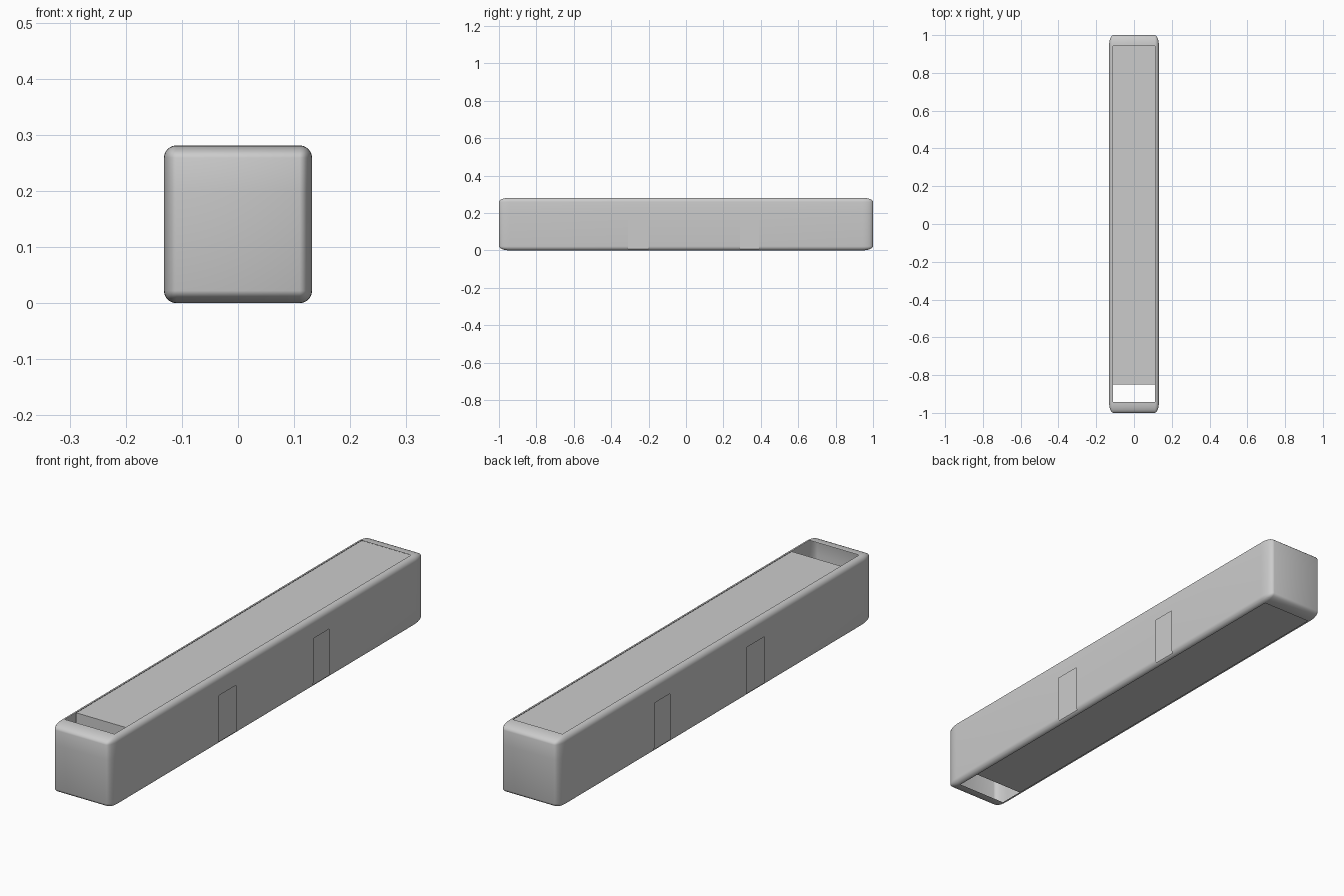
import bpy, bmesh
from mathutils import Matrix, Vector

if "Cube" in bpy.data.objects:
    bpy.data.objects.remove(bpy.data.objects["Cube"])

W, L, H = 0.264, 2.0, 0.281
R = 0.022          # rounding in x and z
STRETCH = 2.6      # rounding is longer along y
SLOTS = [(-0.31, -0.20), (0.29, 0.39)]
SLOT_Z = (0.008, 0.20)


def finish(bm, name):
    mesh = bpy.data.meshes.new(name)
    bm.to_mesh(mesh)
    bm.free()
    obj = bpy.data.objects.new(name, mesh)
    bpy.context.collection.objects.link(obj)
    return obj


def box(x, y, z):
    bm = bmesh.new()
    size = Matrix.Diagonal((x[1] - x[0], y[1] - y[0], z[1] - z[0], 1))
    mid = Matrix.Translation((sum(x) / 2, sum(y) / 2, sum(z) / 2))
    bmesh.ops.create_cube(bm, size=1, matrix=mid @ size)
    return bm


# Rounded outer shell, open at the flat top and bottom
bm = box((-W / 2, W / 2), (-L / 2 / STRETCH, L / 2 / STRETCH), (0, H))
bmesh.ops.bevel(bm, geom=bm.edges[:], offset=R, segments=6, profile=0.5, affect='EDGES')
bmesh.ops.scale(bm, vec=(1, STRETCH, 1), verts=bm.verts)
bm.normal_update()
caps = [f for f in bm.faces if abs(f.normal.z) > 0.999 and f.calc_area() > 0.1]
bmesh.ops.delete(bm, geom=caps, context='FACES')

# Two slots through each long side wall
cuts = [((0, y, 0), (0, 1, 0)) for s in SLOTS for y in s]
cuts += [((0, 0, z), (0, 0, 1)) for z in SLOT_Z]
for co, no in cuts:
    bmesh.ops.bisect_plane(bm, geom=bm.verts[:] + bm.edges[:] + bm.faces[:],
                           plane_co=Vector(co), plane_no=Vector(no))


def in_slot(f):
    c = f.calc_center_median()
    return (abs(c.x) > 0.11 and SLOT_Z[0] < c.z < SLOT_Z[1]
            and any(a < c.y < b for a, b in SLOTS))


bmesh.ops.delete(bm, geom=[f for f in bm.faces if in_slot(f)], context='FACES')
shell = finish(bm, "outer_shell")
bpy.context.view_layer.objects.active = shell
shell.select_set(True)
bpy.ops.object.shade_smooth_by_angle(angle=0.7)

# Solid core inside the shell, leaving a gap at the front end
finish(box((-0.125, 0.125), (-0.85, 0.965), (0.008, 0.268)), "inner_core")
